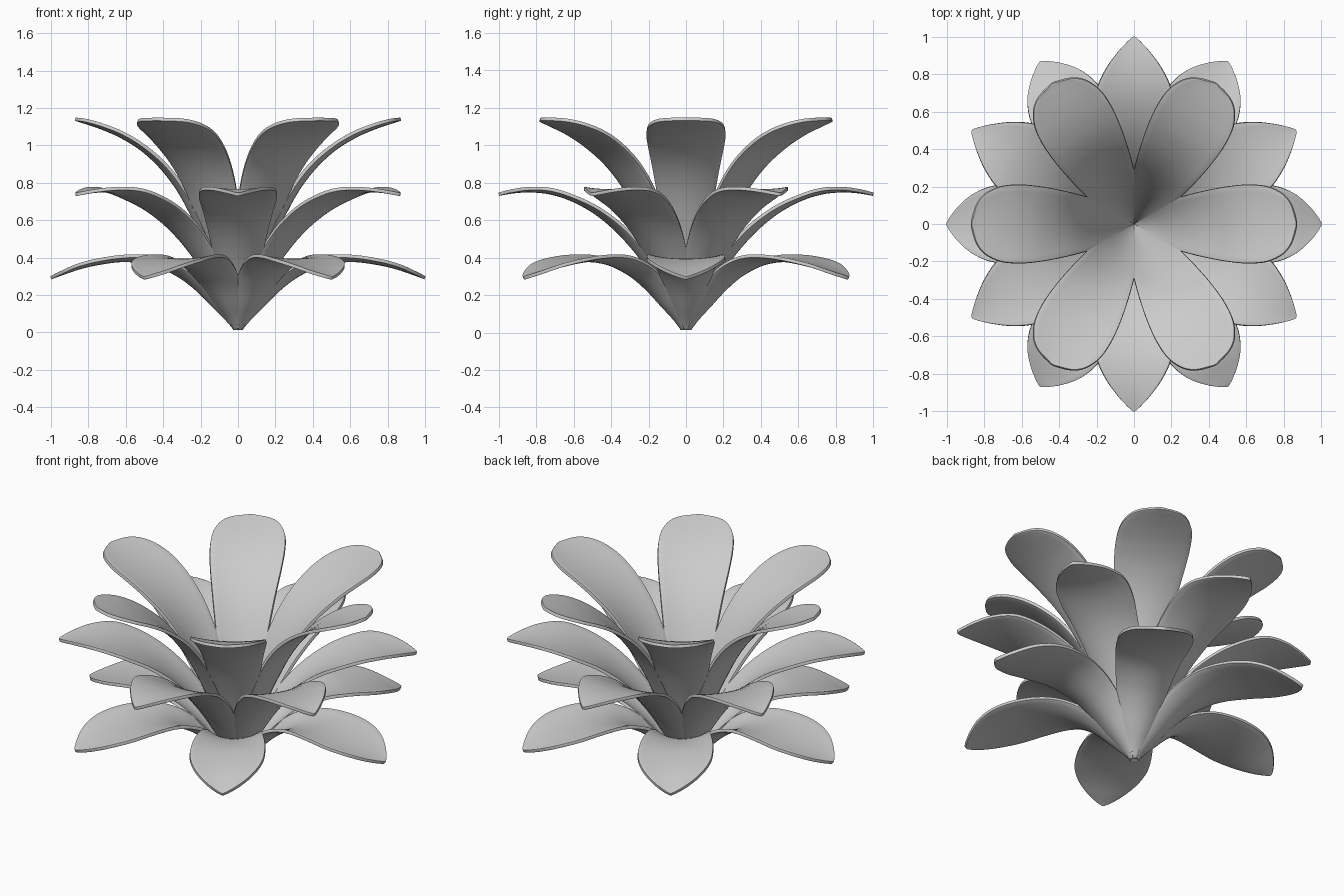
import bpy, math
from mathutils import Vector

if "Cube" in bpy.data.objects:
    bpy.data.objects.remove(bpy.data.objects["Cube"])

grey = bpy.data.materials.new("petal_grey")
grey.diffuse_color = (0.6, 0.6, 0.6, 1)
grey.use_nodes = True
grey.node_tree.nodes["Principled BSDF"].inputs["Base Color"].default_value = grey.diffuse_color

# Petal stations: radius, height, half width, edge lift
LOWER = [(.015, .018, .015, 0), (.06, .07, .04, .012), (.13, .14, .08, .03), (.22, .23, .12, .045),
         (.32, .305, .15, .05), (.45, .365, .18, .038), (.6, .385, .205, .022), (.74, .37, .205, .018),
         (.85, .345, .165, .015), (.93, .318, .1, .008), (.98, .3, .04, .002), (1, .291, .005, 0)]
MIDDLE = [(.013, .02, .015, 0), (.06, .11, .04, .012), (.13, .23, .08, .03), (.22, .37, .12, .04),
          (.34, .515, .155, .04), (.47, .63, .185, .03), (.6, .705, .207, .02), (.72, .745, .2, .018),
          (.83, .757, .15, .012), (.92, .752, .085, .006), (.98, .742, .03, .002), (1, .738, .005, 0)]
UPPER = [(.01, .02, .015, 0), (.06, .17, .045, .012), (.12, .33, .08, .025), (.2, .53, .12, .03),
         (.3, .73, .152, .03), (.4, .87, .178, .028), (.51, .975, .2, .022), (.62, 1.045, .21, .02),
         (.72, 1.09, .2, .016), (.8, 1.118, .16, .012), (.845, 1.132, .1, .006), (.87, 1.14, .01, 0)]


def smooth_path(pts, n=4):
    """Curve through the stations"""
    p = [Vector(q) for q in pts]
    p = [2 * p[0] - p[1]] + p + [2 * p[-1] - p[-2]]
    out = []
    for i in range(1, len(p) - 2):
        a, b, c, d = p[i - 1:i + 3]
        for k in range(n):
            t = k / n
            out.append(.5 * (2 * b + (c - a) * t + (2 * a - 5 * b + 4 * c - d) * t * t
                             + (3 * b - a - 3 * c + d) * t ** 3))
    return out + [p[-2]]


def petal_mesh(name, stations, cols=12):
    path = smooth_path(stations)
    verts, faces = [], []
    for i, (r, z, w, lift) in enumerate(path):
        a, b = path[max(i - 1, 0)], path[min(i + 1, len(path) - 1)]
        t = Vector((b[0] - a[0], b[1] - a[1])).normalized()
        for j in range(cols + 1):
            s = 2 * j / cols - 1
            h = lift * s * s
            verts.append((r - t.y * h, w * s, z + t.x * h))
    n = cols + 1
    for i in range(len(path) - 1):
        for j in range(cols):
            k = i * n + j
            faces.append((k, k + n, k + n + 1, k + 1))
    me = bpy.data.meshes.new(name)
    me.from_pydata(verts, [], faces)
    me.materials.append(grey)
    me.polygons.foreach_set("use_smooth", [True] * len(faces))
    me.update()
    return me


# Three rings of six petals, the middle one staggered
for name, stations, start in (("lower_petal", LOWER, 0), ("middle_petal", MIDDLE, 30),
                              ("upper_petal", UPPER, 0)):
    me = petal_mesh(name, stations)
    for k in range(6):
        ob = bpy.data.objects.new(f"{name}_{k + 1}", me)
        bpy.context.collection.objects.link(ob)
        ob.rotation_euler.z = math.radians(start + 60 * k)
        mod = ob.modifiers.new("thickness", 'SOLIDIFY')
        mod.thickness = .018
        mod.offset = 0
        bev = ob.modifiers.new("soft_rim", 'BEVEL')
        bev.width = .005
        bev.segments = 2
        bev.limit_method = 'ANGLE'
        bev.angle_limit = math.radians(50)
